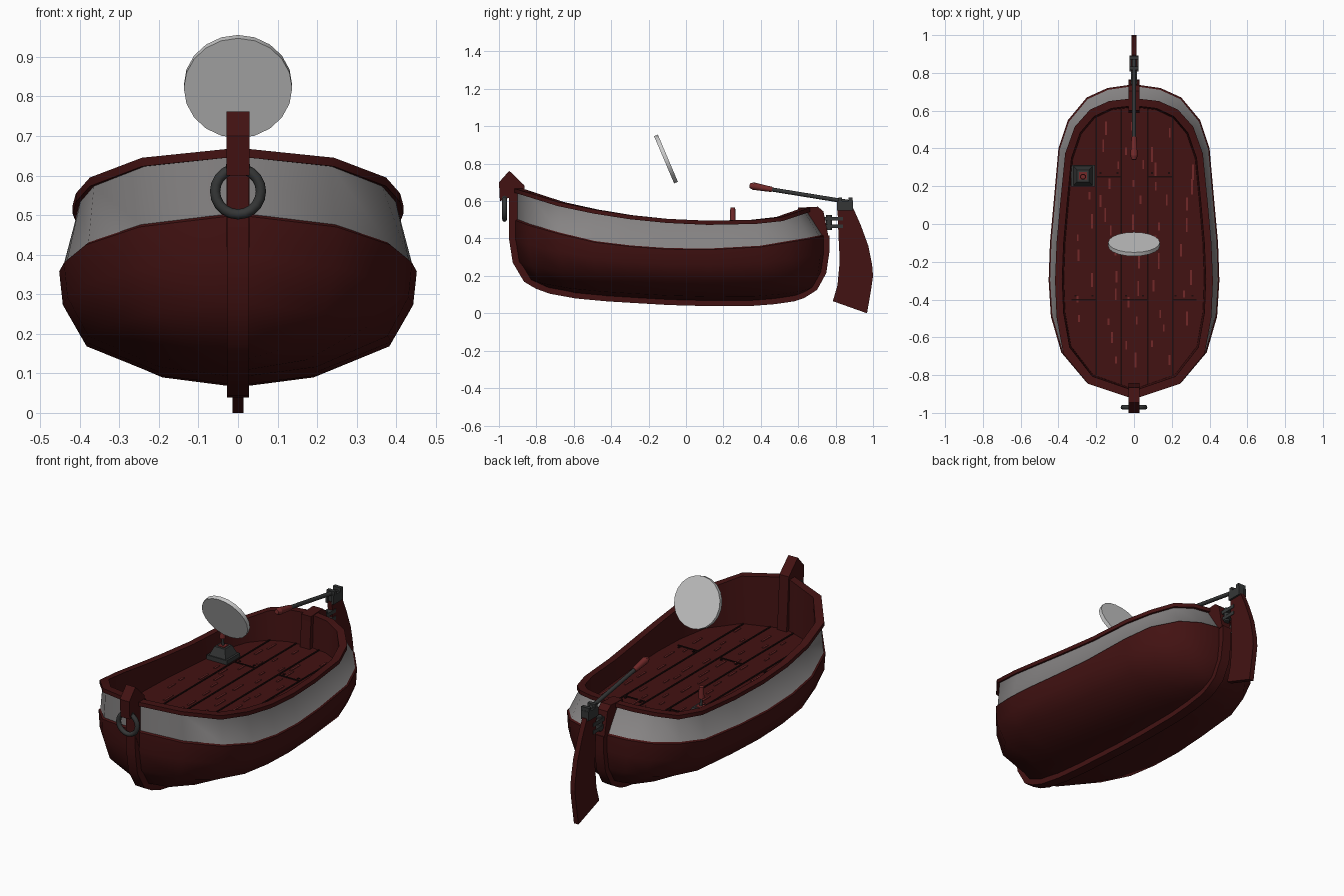
import bpy, bmesh, math, random
from mathutils import Vector, Matrix

random.seed(4)
cube = bpy.data.objects.get("Cube")
if cube:
    bpy.data.objects.remove(cube)


def material(name, r, g, b):
    m = bpy.data.materials.new(name)
    m.use_nodes = True
    m.diffuse_color = (r, g, b, 1)
    m.node_tree.nodes["Principled BSDF"].inputs["Base Color"].default_value = (r, g, b, 1)
    return m


RED = material("dark red wood", 0.055, 0.006, 0.006)
WORN = material("worn red wood", 0.17, 0.022, 0.022)
SEAM = material("seam black", 0.012, 0.003, 0.003)
GREY = material("grey band", 0.24, 0.23, 0.23)
IRON = material("dark iron", 0.035, 0.037, 0.037)
PALE = material("pale disc", 0.58, 0.58, 0.58)


def finish(bm, name, mats, angle=None):
    bmesh.ops.recalc_face_normals(bm, faces=bm.faces)
    me = bpy.data.meshes.new(name)
    bm.to_mesh(me)
    bm.free()
    for m in mats:
        me.materials.append(m)
    ob = bpy.data.objects.new(name, me)
    bpy.context.collection.objects.link(ob)
    if angle:
        bpy.ops.object.select_all(action='DESELECT')
        ob.select_set(True)
        bpy.context.view_layer.objects.active = ob
        bpy.ops.object.shade_smooth_by_angle(angle=math.radians(angle))
    return ob


def add_box(bm, centre, size):
    mat = Matrix.Translation(centre) @ Matrix.Diagonal((*size, 1))
    bmesh.ops.create_cube(bm, size=1, matrix=mat)


def boxes(name, mat, items):
    bm = bmesh.new()
    for centre, size in items:
        add_box(bm, centre, size)
    return finish(bm, name, [mat])


def slab(name, mat, profile, half):
    """Side profile of (y, z) points given thickness across x."""
    bm = bmesh.new()
    face = bm.faces.new([bm.verts.new((-half, y, z)) for y, z in profile])
    out = bmesh.ops.extrude_face_region(bm, geom=[face])
    verts = [v for v in out["geom"] if isinstance(v, bmesh.types.BMVert)]
    bmesh.ops.translate(bm, verts=verts, vec=(2 * half, 0, 0))
    return finish(bm, name, [mat])


def rod(name, mat, a, b, r1, r2=None, sides=10):
    a, b = Vector(a), Vector(b)
    d = b - a
    bm = bmesh.new()
    mtx = Matrix.Translation((a + b) / 2) @ d.to_track_quat('Z', 'Y').to_matrix().to_4x4()
    bmesh.ops.create_cone(bm, cap_ends=True, segments=sides, radius1=r1,
                          radius2=r1 if r2 is None else r2, depth=d.length, matrix=mtx)
    return finish(bm, name, [mat], 40)


# Half outlines from bow to stern: gunwale, then the widest line under the band
RIM = [(0, -.92, .67), (.24, -.84, .645), (.37, -.68, .595), (.405, -.49, .555),
       (.413, -.3, .525), (.405, -.1, .505), (.385, .12, .495), (.36, .37, .5),
       (.31, .51, .515), (.23, .6, .545), (.13, .645, .56), (0, .66, .565)]
CHINE = [(0, -.92, .5), (.25, -.84, .47), (.385, -.68, .425), (.44, -.49, .38),
         (.452, -.3, .357), (.445, -.1, .343), (.425, .12, .34), (.4, .4, .355),
         (.35, .55, .38), (.25, .67, .4), (.14, .72, .41), (0, .74, .415)]
KEEL_Z = [.155, .13, .105, .09, .08, .07, .065, .065, .075, .09, .105, .115]
DECK = .385


def scaled(row, sx, sy, dz=0, z=None):
    return [(x * sx, -.09 + (y + .09) * sy, (pz + dz) if z is None else z) for x, y, pz in row]


def below(fx, fy, fz):
    return [(x * fx, y * fy, k + (z - k) * fz) for (x, y, z), k in zip(CHINE, KEEL_Z)]


# Hull: rows run from the deck over the gunwale and down to the keel
lower = [below(*f) for f in ((1, 1, 1), (.98, 1, .7), (.86, .98, .36), (.45, .92, .09), (0, .86, 0))]
rows = [scaled(RIM, .9, .945, z=DECK), scaled(RIM, .92, .955), scaled(RIM, 1.012, 1.008),
        scaled(RIM, 1.012, 1.008, -.022), scaled(RIM, .985, .988, -.022),
        scaled(CHINE, .982, .988, .006)] + lower
bm = bmesh.new()
rings = []
for row in rows:
    loop = row + [(-x, y, z) for x, y, z in row[-2:0:-1]]
    rings.append([bm.verts.new(p) for p in loop])
for j, (a, b) in enumerate(zip(rings, rings[1:])):
    for i in range(len(a)):
        k = (i + 1) % len(a)
        bm.faces.new((a[i], a[k], b[k], b[i])).material_index = 1 if j == 4 else 0
bm.faces.new(rings[0])
bmesh.ops.remove_doubles(bm, verts=bm.verts, dist=.0005)
finish(bm, "hull", [RED, GREY], 48)

# Keel strip following the stem, the bottom and the stern
line = [Vector(RIM[0][1:])] + [Vector(r[0][1:]) for r in lower]
line += [Vector(p[1:]) for p in lower[-1][1:-1]]
line += [Vector(r[-1][1:]) for r in reversed(lower)]
outer = []
for i, p in enumerate(line):
    t = (line[min(i + 1, len(line) - 1)] - line[max(i - 1, 0)]).normalized()
    outer.append(p + Vector((t.y, -t.x)) * .026)
inner = [2 * p - q for p, q in zip(line, outer)]
bm = bmesh.new()
sections = [[bm.verts.new((x, *p)) for x, p in ((-.028, a), (-.028, b), (.028, b), (.028, a))]
            for a, b in zip(inner, outer)]
for s, t in zip(sections, sections[1:]):
    for i in range(4):
        k = (i + 1) % 4
        bm.faces.new((s[i], s[k], t[k], t[i]))
bm.faces.new(sections[0])
bm.faces.new(sections[-1])
finish(bm, "keel", [RED], 40)

# Stem post with its pointed head, and the stern post
slab("stem_post", RED, [(-.995, .6), (-1, .7), (-.945, .762), (-.865, .685), (-.845, DECK),
                        (-.9, DECK), (-.94, .48), (-.94, .62)], .029)
slab("stern_post", RED, [(.6, .535), (.6, .565), (.705, .57), (.735, .545), (.762, .41),
                         (.7, .4), (.66, .47), (.63, DECK), (.59, DECK)], .03)

# Mooring ring on the stem
bpy.ops.mesh.primitive_torus_add(location=(0, -.97, .56), rotation=(math.pi / 2, 0, 0),
                                 major_segments=20, minor_segments=8,
                                 major_radius=.058, minor_radius=.013)
ring = bpy.context.object
ring.name = "mooring_ring"
ring.data.materials.append(IRON)
bpy.ops.object.shade_smooth_by_angle(angle=math.radians(60))
rod("ring_pin", IRON, (-.03, -.97, .615), (.03, -.97, .615), .014)

# Deck planking: seams, nails and worn streaks as thin plates
seams = [((x, y, DECK + .002), (.008, length, .004)) for x, y, length in
         ((-.2, -.11, 1.38), (-.067, -.12, 1.46), (.073, -.12, 1.46), (.205, -.11, 1.38))]
joints = [(-.133, .25), (.14, .25), (-.265, -.4), (.003, -.4), (.265, -.4)]
seams += [((x, y, DECK + .002), (.13, .008, .004)) for x, y in joints]
seams += [((x + sx, y + .02, DECK + .003), (.01, .01, .004))
          for x, y in joints for sx in (-.045, .045)]
boxes("deck_seams", SEAM, seams)
streaks = []
for column in (-.265, -.133, .003, .14, .265):
    reach = .72 if abs(column) < .2 else .5
    y = -reach
    while y < reach - .2:
        streaks.append(((column + random.uniform(-.05, .05), y, DECK + .002),
                        (.01, random.uniform(.03, .085), .004)))
        y += random.uniform(.07, .15)
boxes("deck_streaks", WORN, streaks)

# Control lever on its tapered base
LX, LY = -.27, .255
boxes("lever_plate", IRON, [((LX, LY, DECK + .012), (.125, .115, .024))])
bm = bmesh.new()
bmesh.ops.create_cone(bm, cap_ends=True, segments=4, radius1=.075, radius2=.045, depth=.05,
                      matrix=Matrix.Translation((LX, LY, DECK + .045))
                      @ Matrix.Rotation(math.pi / 4, 4, 'Z'))
finish(bm, "lever_base", [IRON])
boxes("lever_slot", WORN, [((LX, LY, DECK + .071), (.04, .04, .006))])
rod("lever_rod", IRON, (LX, .255, DECK + .06), (LX, .25, .51), .007)
rod("lever_handle", WORN, (LX, .25, .5), (LX, .25, .565), .016, .013)

# Rudder, its hinges and the tiller
slab("rudder", RED, [(.81, .56), (.895, .56), (.935, .47), (.975, .36), (.995, .26), (1, .2),
                     (.99, .13), (.968, 0), (.785, .065), (.81, .15), (.822, .28), (.815, .42)], .014)
boxes("rudder_hinges", IRON, [((0, .79, z), (.034, .1, .02)) for z in (.465, .505)])
rod("hinge_pin", IRON, (0, .765, .445), (0, .765, .525), .016)
boxes("rudder_head", IRON, [((x, .85, .575), (.012, .085, .05)) for x in (-.018, .018)]
      + [((0, y, .585), (.048, .02, .07)) for y in (.825, .88)])
rod("tiller_rod", IRON, (0, .89, .592), (0, .44, .665), .011)
rod("tiller_handle", WORN, (0, .46, .662), (0, .36, .68), .014, .02)
rod("tiller_handle_tip", WORN, (0, .36, .68), (0, .34, .683), .02, .012)

# Tilted floating disc
axis = Vector((0, .92, .39)) * .011
centre = Vector((0, -.107, .825))
rod("disc", PALE, centre - axis, centre + axis, .137, sides=20)
